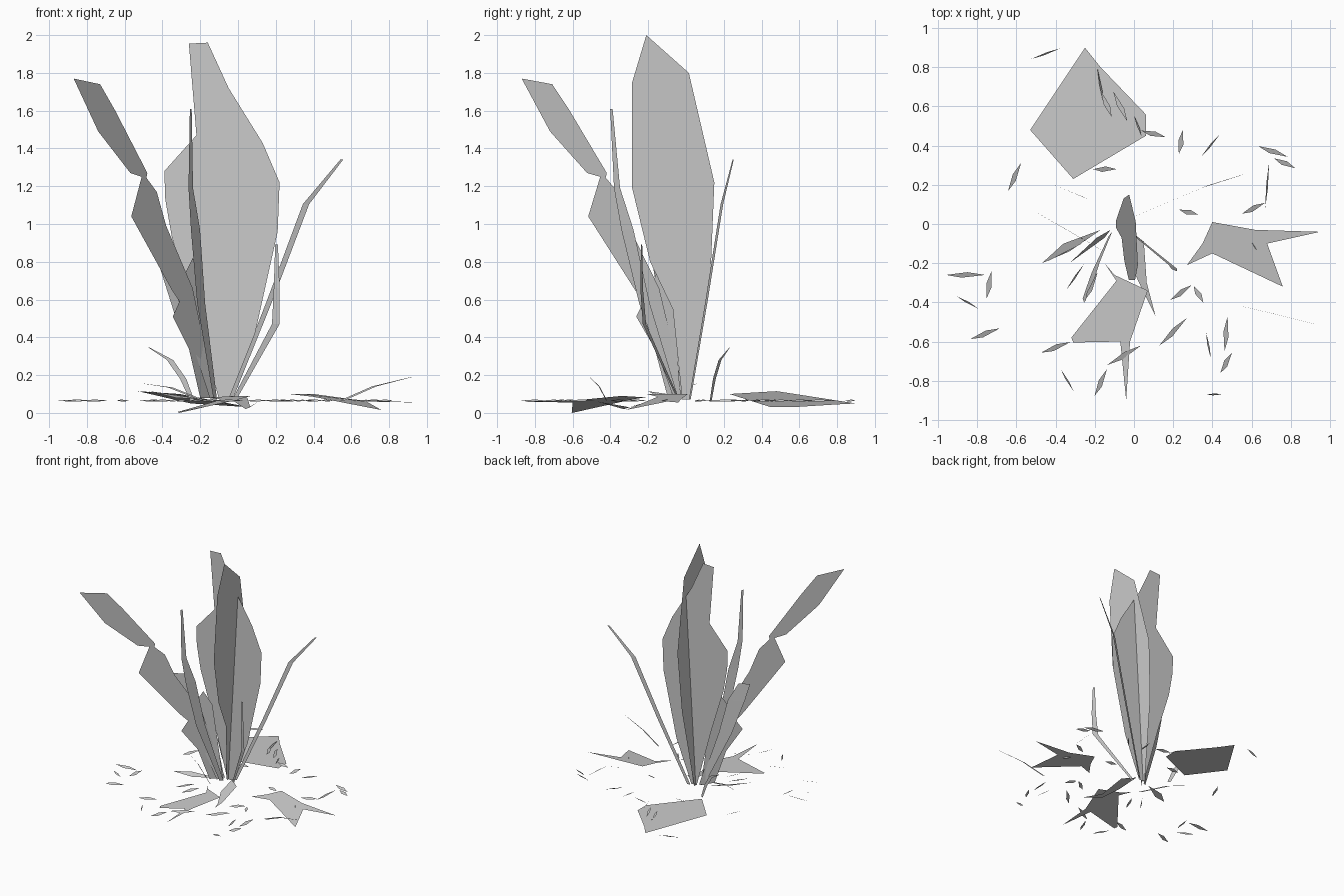
import bpy
from math import cos, sin, radians
from mathutils import Vector


def sheets(name, polys):
    """One object made of flat, paper-thin polygons."""
    verts, faces = [], []
    for poly in polys:
        faces.append(list(range(len(verts), len(verts) + len(poly))))
        verts += [tuple(p) for p in poly]
    me = bpy.data.meshes.new(name)
    me.from_pydata(verts, [], faces)
    ob = bpy.data.objects.new(name, me)
    bpy.context.collection.objects.link(ob)
    return ob


def ribbon(name, path, heading):
    """Strip along (x, y, z, half width) points, widened along a heading."""
    h = Vector((heading[0], heading[1], 0)).normalized()
    left = [Vector(p[:3]) - h * p[3] for p in path]
    right = [Vector(p[:3]) + h * p[3] for p in path]
    return sheets(name, [[left[i], right[i], right[i + 1], left[i + 1]]
                         for i in range(len(path) - 1)])


# Two broad crossing blades in the middle
wide = [(-.10, .07), (-.24, .58), (-.35, .93), (-.385, 1.13), (-.39, 1.28), (-.22, 1.47),
        (-.26, 1.955), (-.16, 1.96), (-.05, 1.72), (.13, 1.43), (.22, 1.22), (.21, .96),
        (.09, .42), (-.05, .07)]
sheets("broad_blade_across", [[(x, 0, z) for x, z in wide]])
deep = [(-.02, .07), (-.07, .55), (-.19, .80), (-.285, 1.19), (-.285, 1.75), (-.21, 2.0),
        (.015, 1.80), (.15, 1.22), (.13, .73), (.02, .07)]
sheets("broad_blade_deep", [[(-.095 + .0575 * z, y, z) for y, z in deep]])

# Notched blade leaning out to the front left
notched = [(-.87, 1.77), (-.74, 1.49), (-.57, 1.27), (-.51, 1.25), (-.565, 1.04), (-.35, .65),
           (-.31, .59), (-.345, .51), (-.26, .34), (-.20, .08), (-.12, .08), (-.24, .66),
           (-.38, .99), (-.43, 1.17), (-.485, 1.245), (-.48, 1.27), (-.65, 1.60), (-.73, 1.74)]
sheets("notched_blade", [[(x, 1.155 * x + .135, z) for x, z in notched]])

# Narrow upright blades beside it
ribbon("tall_narrow_blade", [(-.12, -.05, .07, .015), (-.195, -.22, .58, .035),
       (-.225, -.31, .97, .04), (-.25, -.365, 1.19, .02), (-.25, -.395, 1.61, .008)], (.6, .8))
ribbon("short_left_blade", [(-.13, -.03, .07, .015), (-.29, -.11, .52, .05),
       (-.365, -.15, .80, .065), (-.42, -.18, .945, .045)], (.9, .45))
sheets("short_pointed_blade", [[(-.15, -.07, .08), (-.33, -.20, .64), (-.24, -.12, .82),
                                (-.19, -.07, .70), (-.12, -.03, .08)]])

# Thin bent stems on the right
ribbon("long_stem", [(-.04, .02, .07, .012), (.17, .11, .60, .016), (.36, .19, 1.105, .018),
                     (.55, .25, 1.342, .008)], (.93, .38))
ribbon("bent_stem", [(-.02, -.04, .07, .012), (.20, -.22, .47, .022), (.205, -.235, .66, .017),
                     (.204, -.235, .892, .008)], (.9, -.4))

# Small drooping blades near the ground
ribbon("curled_blade_back", [(-.24, .13, .06, .012), (-.29, .15, .18, .018),
       (-.36, .18, .28, .018), (-.47, .23, .345, .004)], (.9, -.4))
ribbon("curled_blade_left", [(-.17, -.13, .06, .012), (-.36, -.02, .135, .015),
                             (-.50, .06, .155, .004)], (.8, -.5))
ribbon("curled_blade_right", [(.55, -.42, .065, .012), (.72, -.46, .14, .012),
                              (.92, -.51, .19, .004)], (.97, -.2))
sheets("low_front_leaf", [[(-.04, -.02, .09), (.05, -.09, .08), (.065, -.30, .03),
                           (.11, -.47, .06), (.04, -.33, .02), (-.02, -.2, .06)]])
sheets("low_left_leaf", [[(-.17, -.03, .07), (-.36, -.10, .10), (-.47, -.20, .115),
                          (-.33, -.14, .08)]])

# Fallen leaf scraps lying around the base
sheets("fallen_leaf_back", [[(-.25, .90, .05), (-.17, .80, .045), (.06, .56, .03),
                             (.06, .45, .03), (-.31, .23, .10), (-.53, .48, .115)]])
sheets("fallen_leaf_right", [[(.40, .01, .10), (.62, -.03, .07), (.95, -.04, .055),
                              (.68, -.10, .06), (.76, -.32, .015), (.40, -.15, .085),
                              (.27, -.21, .10), (.35, -.10, .10)]])
sheets("fallen_leaf_front", [[(-.15, -.20, .085), (-.10, -.26, .085), (.07, -.34, .09),
                              (-.02, -.60, .065), (-.04, -.90, .06), (-.07, -.60, .055),
                              (-.31, -.605, 0), (-.32, -.58, .005), (-.09, -.29, .07)]])

# Grass litter: x, y, direction in degrees, length
litter = [(-.45, .87, 20, .16), (-.61, .24, 65, .16), (-.15, .28, 0, .12), (-.17, .70, 100, .2),
          (-.07, .60, 115, .17), (-.14, .61, 112, .14), (.02, .50, 110, .12), (.10, .46, -15, .13),
          (.24, .42, 80, .13), (.39, .40, 50, .14), (.28, .06, -15, .1), (.71, .37, -20, .16),
          (.68, .20, 85, .24), (.77, .31, -25, .12), (.61, .08, 25, .13), (.60, -.10, -50, .08),
          (.24, -.35, 35, .13), (.20, -.55, 45, .2), (.38, -.62, 100, .14), (.47, -.56, 85, .18),
          (.47, -.71, 60, .12), (.41, -.87, 0, .08), (-.05, -.67, 30, .2), (-.17, -.81, 65, .15),
          (-.34, -.80, -60, .13), (-.40, -.63, 20, .16), (-.76, -.56, 20, .16),
          (-.85, -.40, -30, .13), (-.74, -.31, 80, .14), (-.86, -.26, 0, .2),
          (-.30, -.27, 55, .16), (-.22, -.32, 65, .16), (.33, -.36, -60, .1)]
bits = []
for i, (x, y, a, n) in enumerate(litter):
    d = Vector((cos(radians(a)), sin(radians(a)), 0)) * n / 2
    side = Vector((-d.y, d.x, 0)).normalized() * (.014 if i % 3 else .005)
    c = Vector((x, y, .065))
    lift = Vector((0, 0, .006))
    bits.append([c - d, c - d * .2 - side - lift, c + d, c + d * .1 + side + lift])
sheets("grass_litter", bits)
